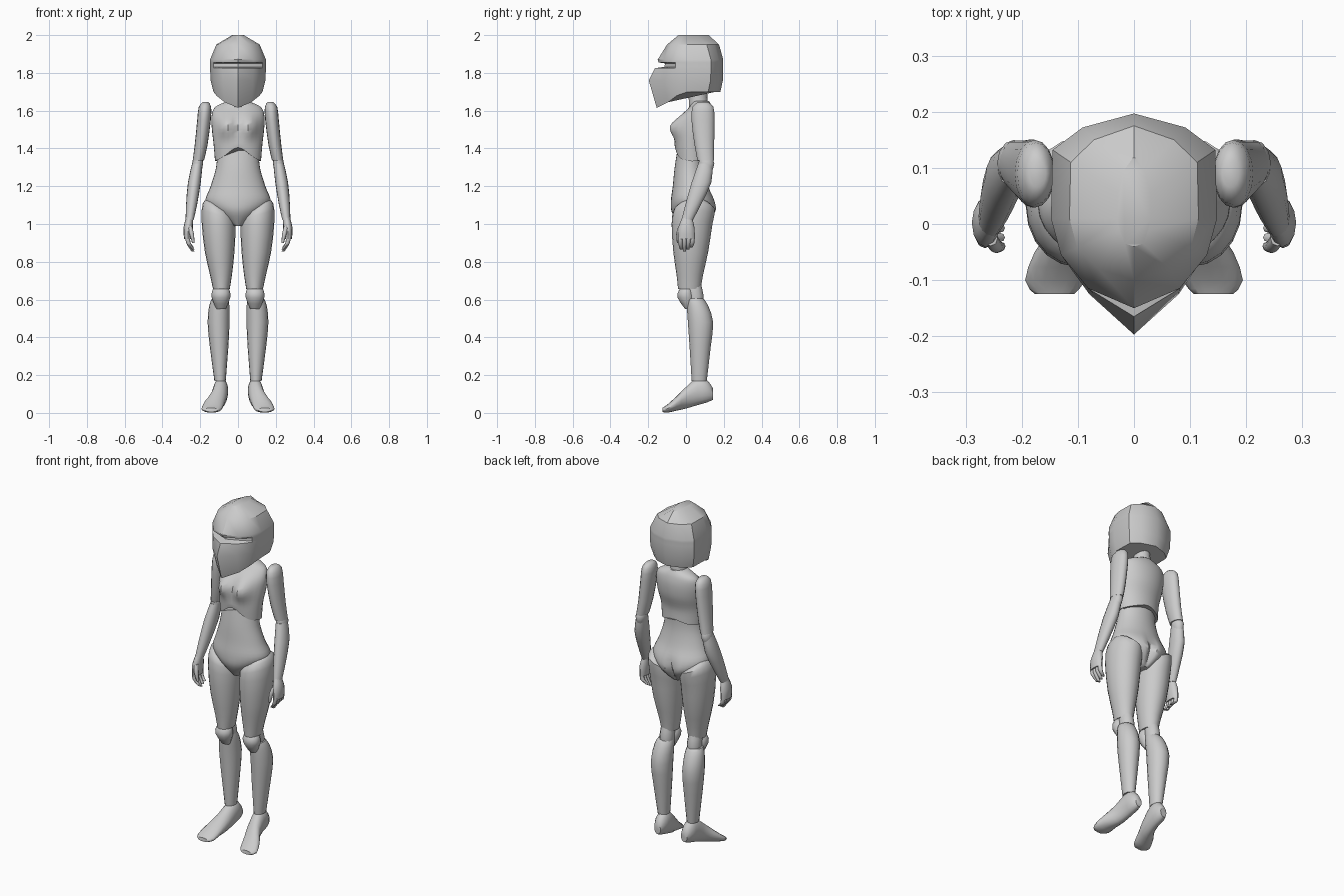
import bpy
import bmesh
from math import sin, cos, tau, exp, radians

cube = bpy.data.objects.get("Cube")
if cube:
    bpy.data.objects.remove(cube, do_unlink=True)

# One plain material for the whole figure
grey = bpy.data.materials.new("plain_grey")
grey.use_nodes = True
colour = (0.6, 0.6, 0.6, 1)
grey.diffuse_color = colour
grey.node_tree.nodes["Principled BSDF"].inputs["Base Color"].default_value = colour


def skin(name, loops, angle=50):
    """Join equal-length loops of points into a closed smooth skin."""
    bm = bmesh.new()
    rows = [[bm.verts.new(p) for p in loop] for loop in loops]
    n = len(rows[0])
    for low, high in zip(rows, rows[1:]):
        for i in range(n):
            j = (i + 1) % n
            bm.faces.new((low[i], low[j], high[j], high[i]))
    bm.faces.new(rows[0])
    bm.faces.new(rows[-1])
    bmesh.ops.recalc_face_normals(bm, faces=bm.faces)
    mesh = bpy.data.meshes.new(name)
    bm.to_mesh(mesh)
    bm.free()
    mesh.materials.append(grey)
    obj = bpy.data.objects.new(name, mesh)
    bpy.context.collection.objects.link(obj)
    bpy.ops.object.select_all(action="DESELECT")
    obj.select_set(True)
    bpy.context.view_layer.objects.active = obj
    bpy.ops.object.shade_smooth_by_angle(angle=radians(angle))
    return obj


def smooth_rings(rings, steps):
    """Catmull-Rom interpolation between measured rings."""
    out = []
    last = len(rings) - 1
    for i in range(last):
        a, b, c, d = (rings[min(max(k, 0), last)] for k in (i - 1, i, i + 1, i + 2))
        for s in range(steps):
            t = s / steps
            out.append([q + t / 2 * (r - p + t * (2 * p - 5 * q + 4 * r - u + t * (3 * (q - r) + u - p)))
                        for p, q, r, u in zip(a, b, c, d)])
    return out + [list(rings[-1])]


def loft(name, rings, sides=16, steps=2, side=1, along_y=False, tilt=0, warp=None):
    """Rings are (x, y, z, half width, half depth); tilt lifts the outer edge."""
    loops = []
    for x, y, z, rx, ry in smooth_rings(rings, steps):
        loop = []
        for i in range(sides):
            c, s = cos(tau * i / sides), sin(tau * i / sides)
            if along_y:
                p = (x + rx * c, y, z + ry * s)
            else:
                p = (x + rx * c, y + ry * s, z)
            if tilt:
                p = (p[0], p[1], p[2] + c * tilt * max(0, (z - 0.9) / 0.2))
            if warp:
                p = warp(*p)
            loop.append((p[0] * side, p[1], p[2]))
        loops.append(loop)
    return skin(name, loops)


# Helmet: faceted shell with an eye slot and a pointed jaw
# (height, half width, front, front corner, back)
helmet_rings = [
    (2.0, .03, -.04, -.035, .12), (1.95, .115, -.10, -.08, .175),
    (1.87, .148, -.15, -.115, .197), (1.855, .148, -.145, -.11, .197),
    (1.85, .148, -.11, -.08, .197), (1.832, .148, -.115, -.08, .197),
    (1.825, .148, -.165, -.115, .197), (1.76, .145, -.197, -.125, .195),
    (1.70, .13, -.155, -.095, .182),
]
helmet_loops = []
for z, w, front, corner, back in helmet_rings:
    s = w / .148
    drop = 1 if z == 1.70 else 0
    half = [(0, front, .085), (.55 * w, corner, .055), (.88 * w, -.055 * s, .02),
            (w, .01, 0), (w * .98, back - .065, 0), (w * .62, back - .025, 0), (0, back, 0)]
    ring = half + [(-x, y, d) for x, y, d in half[-2:0:-1]]
    helmet_loops.append([(x, y, z - d * drop) for x, y, d in ring])
skin("helmet", helmet_loops, 35)

# Neck
loft("neck", [(0, .07, 1.58, .06, .055), (0, .065, 1.65, .045, .05), (0, .06, 1.74, .045, .05)])


# Chest with bust and arched hem
def chest_shape(x, y, z):
    front = y < .03
    if front:
        y -= .05 * exp(-((abs(x) - .06) / .042) ** 2 - ((z - 1.515) / .055) ** 2)
    hem = max(0, (1.43 - z) / .1)
    z += hem * (.075 if front else .03) * exp(-(x / .075) ** 2)
    return x, y, z


loft("chest", [(0, .03, 1.33, .122, .088), (0, .03, 1.42, .129, .09), (0, .047, 1.5, .138, .095),
               (0, .062, 1.57, .14, .085), (0, .078, 1.62, .12, .06), (0, .078, 1.65, .055, .045)],
     sides=32, steps=4, warp=chest_shape)


# Abdomen and pelvis with a cleft at the back
def pelvis_shape(x, y, z):
    if y > .05:
        y -= .035 * exp(-(x / .018) ** 2 - ((z - 1.06) / .07) ** 2)
    return x, y, z


loft("abdomen", [(0, .03, 1.41, .108, .072), (0, .02, 1.30, .116, .08), (0, .025, 1.2, .145, .095),
                 (0, .037, 1.12, .172, .117), (0, .043, 1.06, .125, .117), (0, .04, .99, .03, .07)],
     sides=32, steps=4, warp=pelvis_shape)

# Limbs, built once for each side
for word, side in (("left", 1), ("right", -1)):
    # Legs
    loft(word + "_thigh", [(.115, .045, 1.105, .04, .06), (.104, .045, 1.08, .082, .107),
                           (.103, .032, 1.0, .09, .108), (.097, .025, .85, .078, .092),
                           (.09, .02, .73, .058, .07), (.088, .018, .655, .044, .06)],
         sides=20, side=side, tilt=.035)
    loft(word + "_kneecap", [(.09, .01, .675, .025, .025), (.09, 0, .65, .045, .037),
                             (.09, 0, .61, .049, .045), (.09, .015, .55, .025, .02)],
         sides=12, side=side)
    loft(word + "_knee_joint", [(.09, .035, .68, .035, .045), (.09, .048, .62, .04, .045),
                                (.09, .05, .57, .035, .04)], sides=12, side=side)
    loft(word + "_shin", [(.095, .047, .605, .043, .045), (.099, .06, .57, .053, .056),
                          (.103, .077, .48, .058, .067), (.1, .075, .35, .049, .056),
                          (.095, .07, .17, .03, .04)], side=side)
    loft(word + "_foot", [(.087, .143, .1, .02, .03), (.09, .11, .115, .036, .06),
                          (.092, .06, .113, .04, .072), (.103, 0, .08, .043, .057),
                          (.125, -.05, .05, .052, .038), (.14, -.1, .022, .054, .021),
                          (.142, -.125, .016, .035, .011)], side=side, along_y=True)

    # Arms
    loft(word + "_upper_arm", [(.172, .09, 1.645, .015, .025), (.175, .09, 1.62, .033, .055),
                               (.18, .09, 1.55, .036, .061), (.195, .097, 1.42, .034, .052),
                               (.21, .105, 1.335, .03, .044)], side=side)
    loft(word + "_elbow", [(.211, .105, 1.355, .022, .03), (.214, .108, 1.32, .03, .042),
                           (.218, .108, 1.28, .022, .03)], sides=12, side=side)
    loft(word + "_forearm", [(.215, .103, 1.32, .028, .038), (.231, .082, 1.22, .034, .052),
                             (.246, .037, 1.1, .029, .041), (.256, .006, 1.02, .021, .03)],
         side=side)

    # Hands
    loft(word + "_palm", [(.256, .006, 1.035, .018, .026), (.264, .002, .98, .025, .043),
                          (.266, .002, .92, .019, .045)], sides=12, side=side)
    for k, finger in enumerate(("index", "middle", "ring", "little")):
        y = -.03 + k * .021
        tip = .855 + abs(k - 1) * .01
        loft(f"{word}_{finger}_finger", [(.267, y, .94, .012, .012), (.263, y, .9, .012, .012),
                                         (.238, y * .8, tip, .008, .008)], sides=8, side=side)
    loft(word + "_thumb", [(.255, -.025, .99, .012, .014), (.246, -.04, .95, .012, .012),
                           (.236, -.04, .9, .007, .008)], sides=8, side=side)
